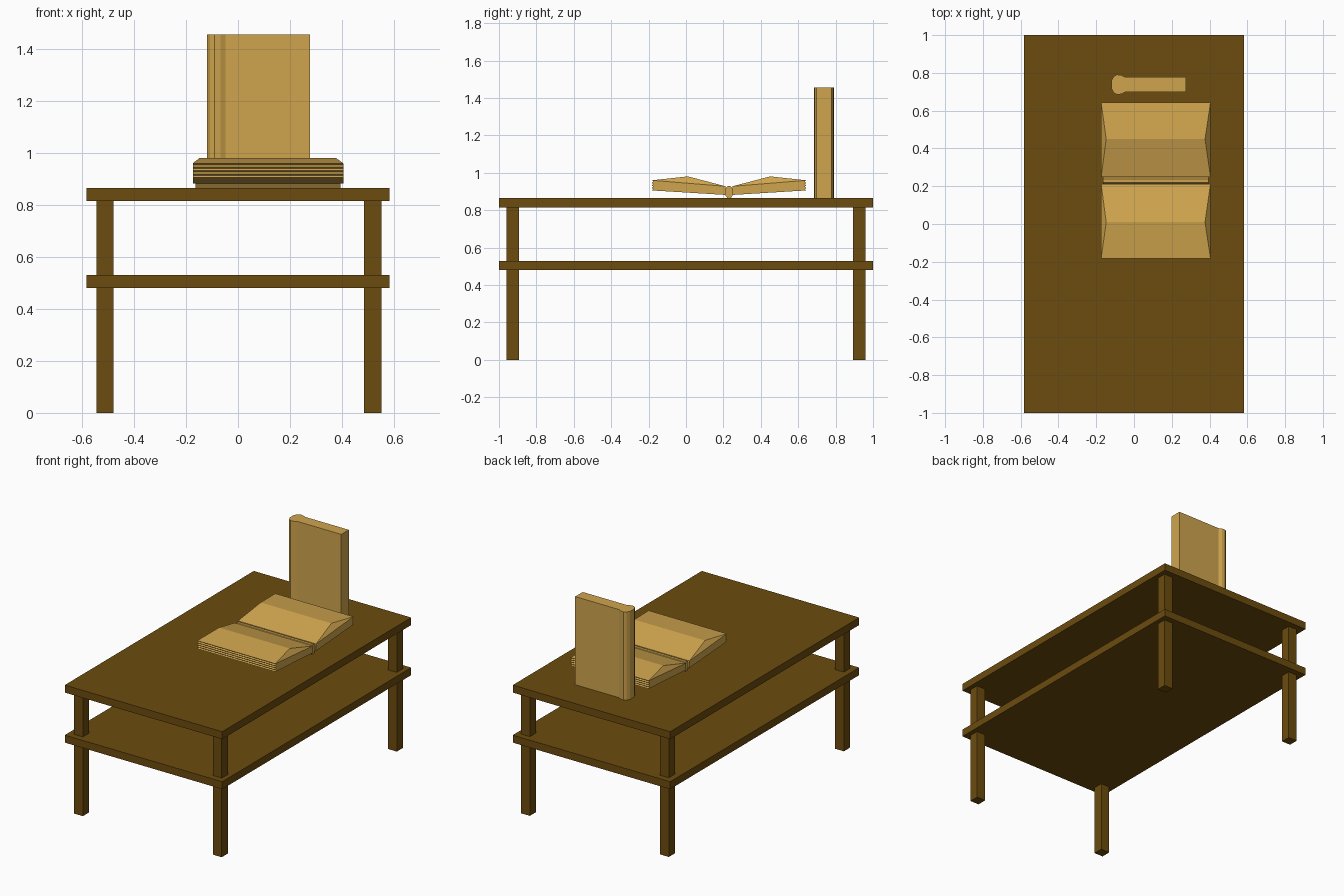
import bpy, bmesh, math

if "Cube" in bpy.data.objects:
    bpy.data.objects.remove(bpy.data.objects["Cube"])


def material(name, rgb):
    m = bpy.data.materials.new(name)
    m.diffuse_color = (*rgb, 1.0)
    m.use_nodes = True
    m.node_tree.nodes["Principled BSDF"].inputs["Base Color"].default_value = m.diffuse_color
    return m


WOOD = material("dark brown wood", (0.150, 0.072, 0.0044))
GOLD = material("golden tan", (0.63, 0.376, 0.076))


def finish(name, bm, mat):
    bmesh.ops.recalc_face_normals(bm, faces=bm.faces[:])
    me = bpy.data.meshes.new(name)
    bm.to_mesh(me)
    bm.free()
    me.materials.append(mat)
    ob = bpy.data.objects.new(name, me)
    bpy.context.collection.objects.link(ob)
    return ob


def prism(bm, low, high, cap=True):
    """Join two matching outlines with side faces and optional end caps."""
    a = [bm.verts.new(p) for p in low]
    b = [bm.verts.new(p) for p in high]
    n = len(a)
    sides = {}
    for i in range(n):
        j = (i + 1) % n
        sides[i] = bm.faces.new((a[i], a[j], b[j], b[i]))
    if cap:
        bm.faces.new(a[::-1])
        bm.faces.new(b)
    return a, b, sides


def box(name, x0, x1, y0, y1, z0, z1, mat):
    bm = bmesh.new()
    c = [(x0, y0), (x1, y0), (x1, y1), (x0, y1)]
    prism(bm, [(x, y, z0) for x, y in c], [(x, y, z1) for x, y in c])
    return finish(name, bm, mat)


# Table: two boards and four legs
box("table_top", -0.583, 0.583, -1, 1, 0.815, 0.865, WOOD)
box("lower_shelf", -0.583, 0.583, -1, 1, 0.48, 0.53, WOOD)
for side, x in (("left", -0.511), ("right", 0.518)):
    for end, y in (("front", -0.926), ("back", 0.926)):
        box(f"{end}_{side}_leg", x - 0.033, x + 0.033,
            y - 0.033, y + 0.033, 0, 0.815, WOOD)

# Standing book: page block with a rounded, wider spine
outline = [(0.276, 0.698), (0.276, 0.778), (-0.048, 0.778), (-0.067, 0.788),
           (-0.09, 0.791), (-0.107, 0.782), (-0.119, 0.76), (-0.119, 0.716),
           (-0.107, 0.694), (-0.09, 0.685), (-0.067, 0.688), (-0.048, 0.698)]
bm = bmesh.new()
prism(bm, [(x, y, 0.865) for x, y in outline], [(x, y, 1.455) for x, y in outline])
finish("standing_book", bm, GOLD)

# Open book: two mirrored page halves with saw-tooth outer edges and hipped tops
X0, X1, MID = -0.174, 0.405, 0.23
TEETH = 4


def page_half(name, s):
    prof = [(0.018, 0.882)]
    for i in range(2 * TEETH + 1):
        z = 0.906 + 0.054 * i / (2 * TEETH)
        prof.append((0.413 - (0.008 if i % 2 else 0), z))
    prof.append((0.018, 0.928))
    bm = bmesh.new()
    a, b, sides = prism(bm, [(X0, MID + s * d, z) for d, z in prof],
                        [(X1, MID + s * d, z) for d, z in prof])
    # replace the flat top with a ridge
    n = len(prof)
    bm.faces.remove(sides[n - 2])
    r0 = bm.verts.new((X0 + 0.027, MID + s * 0.22, 0.981))
    r1 = bm.verts.new((X1 - 0.029, MID + s * 0.22, 0.981))
    bm.faces.new((a[-2], b[-2], r1, r0))
    bm.faces.new((b[-1], a[-1], r0, r1))
    bm.faces.new((a[-1], a[-2], r0))
    bm.faces.new((b[-2], b[-1], r1))
    return finish(name, bm, GOLD)


page_half("front_pages", -1)
page_half("back_pages", 1)

# Spine of the open book, slightly shorter than the pages
ring = [(MID + 0.024 * math.cos(math.radians(22.5 + 45 * i)),
         0.897 + 0.034 * math.sin(math.radians(22.5 + 45 * i))) for i in range(8)]
bm = bmesh.new()
prism(bm, [(-0.164, y, z) for y, z in ring], [(0.395, y, z) for y, z in ring])
finish("open_book_spine", bm, GOLD)
